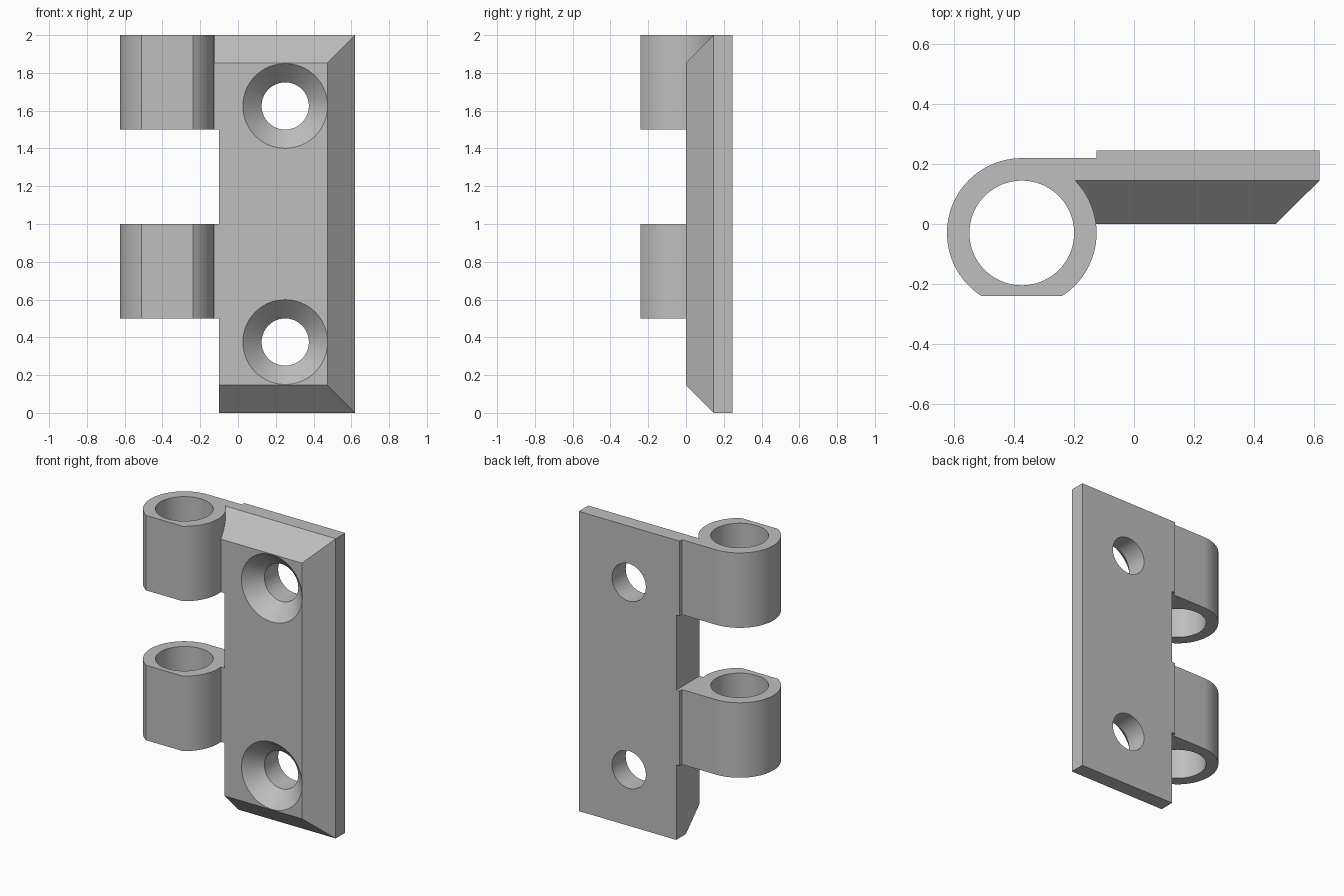
import bpy, bmesh
from math import sin, cos, pi, asin

cube = bpy.data.objects.get("Cube")
if cube:
    bpy.data.objects.remove(cube, do_unlink=True)

steel = bpy.data.materials.new("steel_grey")
steel.use_nodes = True
GREY = (0.52, 0.52, 0.52, 1)
steel.diffuse_color = GREY
steel.node_tree.nodes["Principled BSDF"].inputs["Base Color"].default_value = GREY


def loft(name, rings):
    """Closed solid through a list of equally sized point rings."""
    bm = bmesh.new()
    loops = [[bm.verts.new(p) for p in ring] for ring in rings]
    n = len(loops[0])
    for a, b in zip(loops, loops[1:]):
        for i in range(n):
            j = (i + 1) % n
            bm.faces.new((a[i], a[j], b[j], b[i]))
    bm.faces.new(loops[0])
    bm.faces.new(loops[-1])
    bmesh.ops.recalc_face_normals(bm, faces=bm.faces)
    mesh = bpy.data.meshes.new(name)
    bm.to_mesh(mesh)
    bm.free()
    mesh.materials.append(steel)
    obj = bpy.data.objects.new(name, mesh)
    bpy.context.collection.objects.link(obj)
    return obj


def prism(name, profile, z0, z1):
    return loft(name, [[(x, y, z) for x, y in profile] for z in (z0, z1)])


def box(name, x0, x1, y0, y1, z0, z1):
    return prism(name, [(x0, y0), (x1, y0), (x1, y1), (x0, y1)], z0, z1)


def arc(cx, cy, r, a0, a1, steps):
    angles = [a0 + (a1 - a0) * i / steps for i in range(steps + 1)]
    return [(cx + r * cos(a), cy + r * sin(a)) for a in angles]


def combine(target, tool, operation):
    """Apply a boolean and discard the tool object."""
    mod = target.modifiers.new("bool", 'BOOLEAN')
    mod.operation = operation
    mod.solver = 'EXACT'
    mod.object = tool
    bpy.context.view_layer.objects.active = target
    bpy.ops.object.modifier_apply(modifier=mod.name)
    bpy.data.objects.remove(tool, do_unlink=True)


# Leaf plate, bevelled along its top, bottom and outer edges
LEFT, RIGHT = -0.3, 0.62


def plate_ring(y, inset):
    r, lo, hi = RIGHT - inset, inset, 2 - inset
    return [(LEFT, y, lo), (r, y, lo), (r, y, hi), (LEFT, y, hi)]


hinge = loft("hinge_leaf", [plate_ring(0, 0.147), plate_ring(0.145, 0), plate_ring(0.245, 0)])

# Gaps for the mating knuckles, and the shallow step behind the knuckles
for z0, z1 in ((-0.1, 0.5), (1, 1.5)):
    combine(hinge, box("gap", -1, -0.1, -1, 1, z0, z1), 'DIFFERENCE')
combine(hinge, box("step", -1, -0.125, 0.2, 1, -1, 3), 'DIFFERENCE')

# Knuckles: barrel with a flattened front and a tangent web into the leaf
CX, CY, R = -0.375, -0.03, 0.25
flat = asin(0.21 / R)
profile = (arc(CX, CY, R, pi / 2, pi + flat, 40)
           + arc(CX, CY, R, -flat, asin(0.2 / R), 32)
           + [(0, 0.17), (0, 0.22)])
for z0 in (0.5, 1.5):
    combine(hinge, prism("knuckle", profile, z0, z0 + 0.5), 'UNION')

# Pin bore
bore = arc(CX, CY, 0.175, 0, 2 * pi, 72)[:-1]
combine(hinge, prism("bore", bore, -1, 3), 'DIFFERENCE')

# Countersunk screw holes
for z in (0.375, 1.625):
    rings = [[(x, y, h) for x, h in arc(0.25, z, r, 0, 2 * pi, 64)[:-1]]
             for y, r in ((-0.05, 0.274), (0.1, 0.125), (0.4, 0.125))]
    combine(hinge, loft("screw_hole", rings), 'DIFFERENCE')

# Smooth the round surfaces, keep the edges sharp
bpy.ops.object.select_all(action='DESELECT')
hinge.select_set(True)
bpy.context.view_layer.objects.active = hinge
bpy.ops.object.shade_smooth_by_angle(angle=pi / 7)
